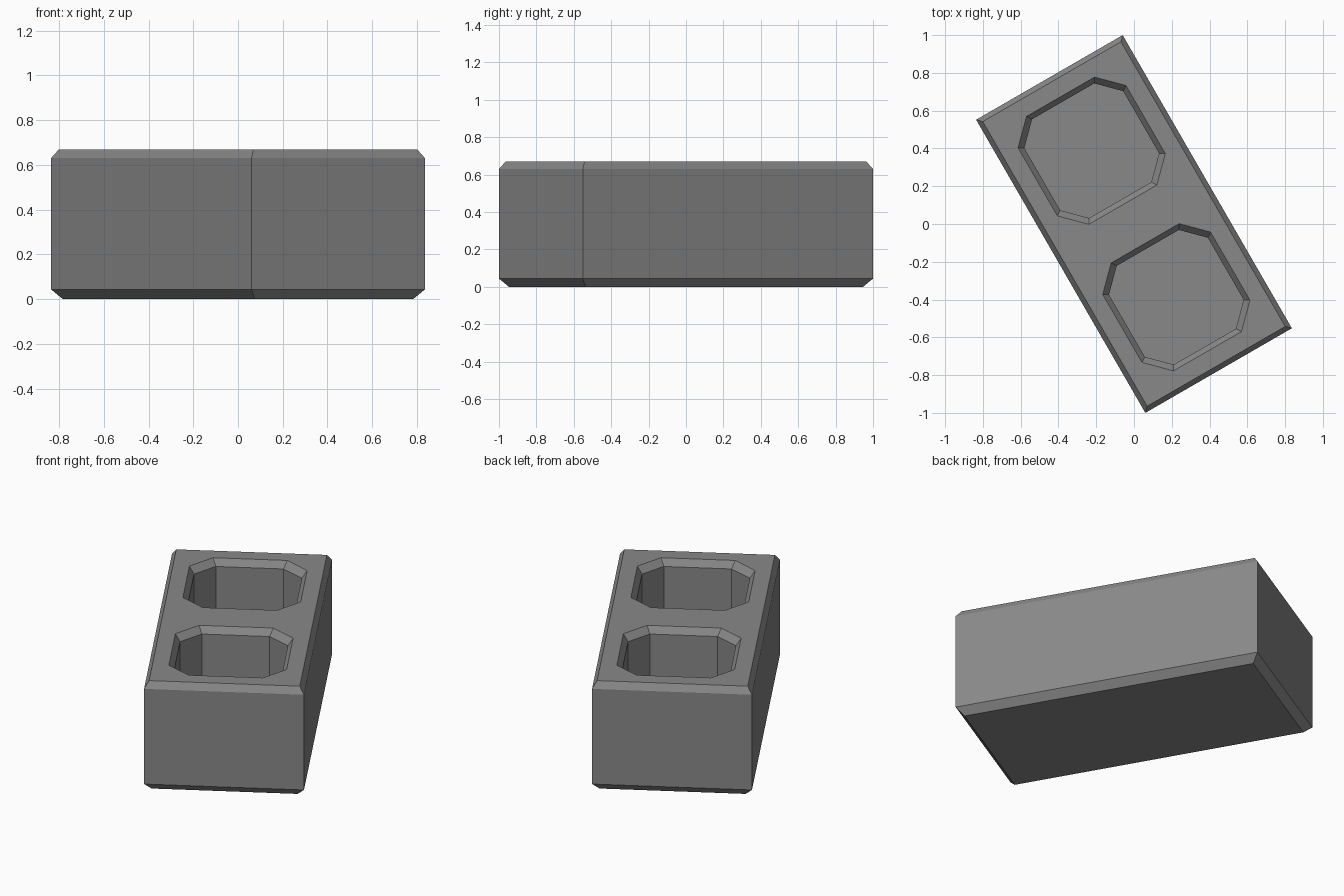
import bpy
import bmesh
import math

cube = bpy.data.objects.get("Cube")
if cube:
    bpy.data.objects.remove(cube, do_unlink=True)

HALF_W, HALF_L, HEIGHT = 0.448, 0.896, 0.67
TURN = math.radians(30)

concrete = bpy.data.materials.new("concrete_grey")
concrete.use_nodes = True
grey = (0.25, 0.25, 0.25, 1.0)
concrete.diffuse_color = grey
concrete.node_tree.nodes["Principled BSDF"].inputs["Base Color"].default_value = grey


def rectangle(inset):
    w, l = HALF_W - inset, HALF_L - inset
    return [(w, l), (-w, l), (-w, -l), (w, -l)]


def octagon(half, cut, cy):
    """Square with its corners cut off, centred at y = cy."""
    k = half - cut
    quarter = [(half, k), (k, half)]
    points = []
    for _ in range(4):
        points += quarter
        quarter = [(-y, x) for x, y in quarter]
    return [(x, y + cy) for x, y in points]


def loft(name, layers):
    """Closed solid through a stack of (outline, z) layers."""
    bm = bmesh.new()
    rings = [[bm.verts.new((x, y, z)) for x, y in outline] for outline, z in layers]
    n = len(rings[0])
    for low, high in zip(rings, rings[1:]):
        for i in range(n):
            j = (i + 1) % n
            bm.faces.new((low[i], low[j], high[j], high[i]))
    bm.faces.new(rings[0][::-1])
    bm.faces.new(rings[-1])
    bmesh.ops.recalc_face_normals(bm, faces=bm.faces[:])
    mesh = bpy.data.meshes.new(name)
    bm.to_mesh(mesh)
    bm.free()
    mesh.materials.append(concrete)
    obj = bpy.data.objects.new(name, mesh)
    obj.rotation_euler.z = TURN
    bpy.context.collection.objects.link(obj)
    return obj


# Block with bevelled top and bottom rims
block = loft("block", [
    (rectangle(0.039), 0),
    (rectangle(0), 0.044),
    (rectangle(0), HEIGHT - 0.04),
    (rectangle(0.026), HEIGHT),
])

# Two octagonal pockets with a bevelled lip
bpy.context.view_layer.objects.active = block
for side in (-1, 1):
    cy = side * HALF_L / 2
    wall = octagon(0.302, 0.112, cy)
    cutter = loft("pocket_cutter", [
        (wall, 0.12),
        (wall, HEIGHT - 0.04),
        (octagon(0.33, 0.122, cy), HEIGHT),
        (octagon(0.33, 0.122, cy), HEIGHT + 0.1),
    ])
    cutter.hide_render = True
    cut = block.modifiers.new("pocket", "BOOLEAN")
    cut.operation = "DIFFERENCE"
    cut.solver = "EXACT"
    cut.object = cutter
    bpy.ops.object.modifier_apply(modifier=cut.name)
    bpy.data.objects.remove(cutter, do_unlink=True)
